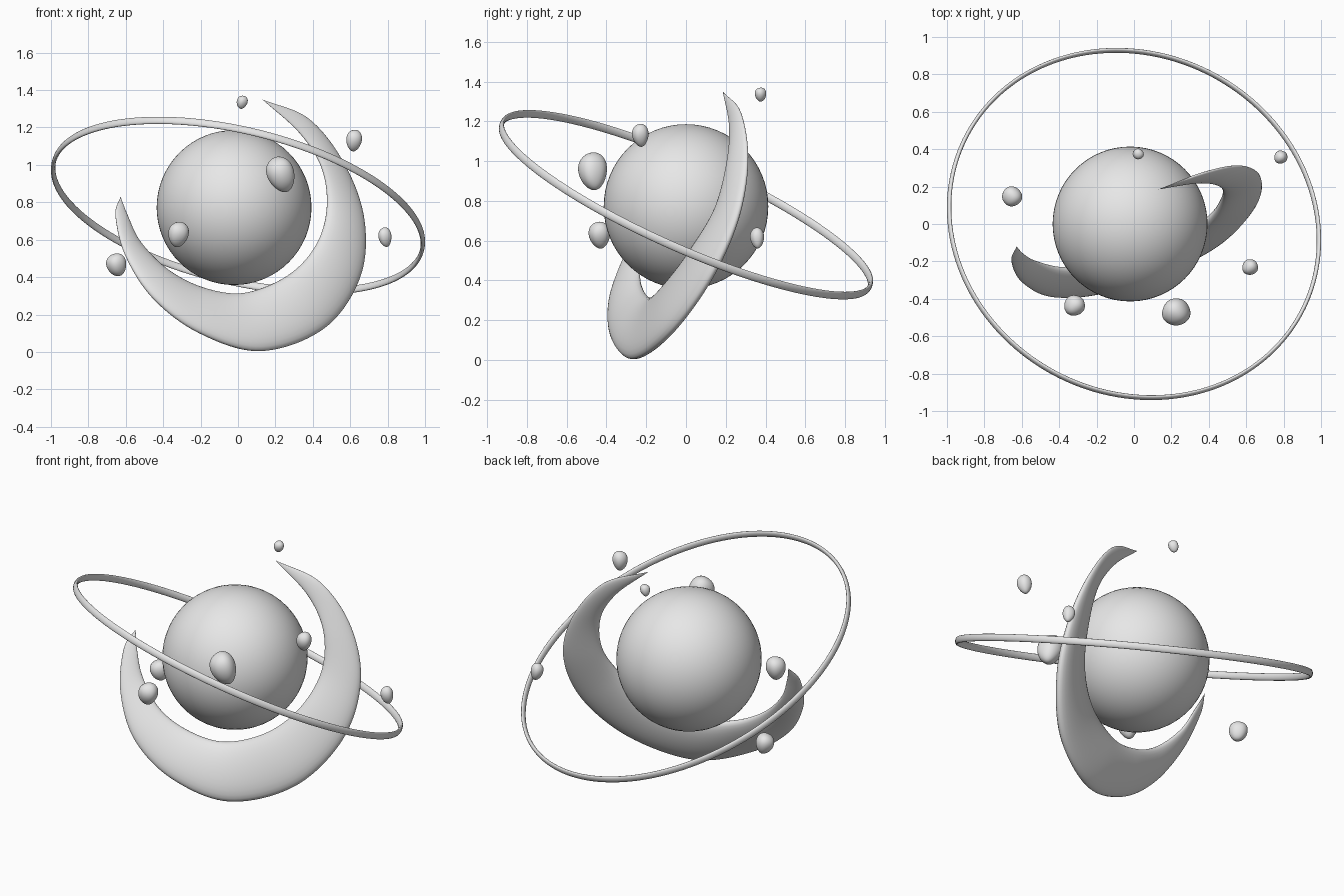
import bpy, bmesh, math, random
from mathutils import Vector, Euler

default = bpy.data.objects.get("Cube")
if default:
    bpy.data.objects.remove(default, do_unlink=True)

random.seed(4)

# One pale grey material for every part
grey = bpy.data.materials.new("pale_grey")
grey.use_nodes = True
grey.diffuse_color = (0.8, 0.8, 0.8, 1)
grey.node_tree.nodes["Principled BSDF"].inputs["Base Color"].default_value = (0.8, 0.8, 0.8, 1)


def finish(name, bm):
    """Turn a bmesh into a smooth shaded grey object."""
    bmesh.ops.recalc_face_normals(bm, faces=bm.faces[:])
    for face in bm.faces:
        face.smooth = True
    mesh = bpy.data.meshes.new(name)
    bm.to_mesh(mesh)
    bm.free()
    mesh.materials.append(grey)
    obj = bpy.data.objects.new(name, mesh)
    bpy.context.collection.objects.link(obj)
    return obj


def bridge(bm, loop_a, loop_b):
    """Join two vertex loops of equal length with quads."""
    count = len(loop_a)
    for i in range(count):
        j = (i + 1) % count
        bm.faces.new((loop_a[i], loop_a[j], loop_b[j], loop_b[i]))


def spline(points, t):
    """Smooth curve through the points, with t running from 0 to 1."""
    last = len(points) - 1
    i = min(int(t * last), last - 1)
    u = t * last - i
    b, c = points[i], points[i + 1]
    a = points[i - 1] if i > 0 else b * 2 - c
    d = points[i + 2] if i + 2 <= last else c * 2 - b
    return (b * 2 + (c - a) * u + (a * 2 - b * 5 + c * 4 - d) * u**2
            + (b * 3 - a - c * 3 + d) * u**3) / 2


# Planet
bm = bmesh.new()
bmesh.ops.create_uvsphere(bm, u_segments=64, v_segments=32, radius=0.414)
planet = finish("planet", bm)
planet.location = (-0.021, 0, 0.772)

# Tilted orbit ring: a thin band with an oval section
ring_radius, half_depth, half_height = 1.012, 0.011, 0.021
bm = bmesh.new()
loops = []
for i in range(160):
    turn = math.tau * i / 160
    loop = []
    for j in range(16):
        a = math.tau * j / 16
        r = ring_radius + half_depth * math.cos(a)
        loop.append(bm.verts.new((r * math.cos(turn), r * math.sin(turn),
                                  half_height * math.sin(a))))
    loops.append(loop)
for i, loop in enumerate(loops):
    bridge(bm, loops[i - 1], loop)
ring = finish("orbit_ring", bm)
ring.location = (0, 0, 0.781)
ring.rotation_euler = Vector((0.2135, 0.398, 0.892)).to_track_quat('Z', 'Y').to_euler()

# Crescent: oval sections lofted between an outer and an inner edge
upper_tip, lower_tip = (0.13, 0.185, 1.35), (-0.628, -0.12, 0.83)
outer_edge = [Vector(p) for p in (
    upper_tip, (0.38, 0.275, 1.245), (0.57, 0.31, 1.0), (0.675, 0.255, 0.7),
    (0.65, 0.11, 0.39), (0.46, -0.09, 0.125), (0.126, -0.265, 0.005),
    (-0.2, -0.37, 0.1), (-0.45, -0.385, 0.285), (-0.6, -0.31, 0.515),
    (-0.655, -0.2, 0.73), lower_tip)]
inner_edge = [Vector(p) for p in (
    upper_tip, (0.33, 0.22, 1.17), (0.45, 0.205, 0.98), (0.475, 0.15, 0.76),
    (0.41, 0.035, 0.56), (0.26, -0.075, 0.405), (0.03, -0.16, 0.315),
    (-0.18, -0.21, 0.34), (-0.37, -0.235, 0.435), (-0.52, -0.2, 0.585),
    (-0.59, -0.16, 0.73), lower_tip)]
bm = bmesh.new()
loops = []
steps, sides = 110, 28
for i in range(1, steps):
    t = i / steps
    out, inn = spline(outer_edge, t), spline(inner_edge, t)
    middle, half = (out + inn) / 2, (out - inn) / 2
    ahead = spline(outer_edge, t + 0.005) + spline(inner_edge, t + 0.005)
    behind = spline(outer_edge, t - 0.005) + spline(inner_edge, t - 0.005)
    normal = half.cross(ahead - behind).normalized() * half.length * 0.32
    loops.append([bm.verts.new(middle + half * math.cos(a) + normal * math.sin(a))
                  for a in (math.tau * j / sides for j in range(sides))])
for loop_a, loop_b in zip(loops, loops[1:]):
    bridge(bm, loop_a, loop_b)
for loop, tip in ((loops[0], upper_tip), (loops[-1], lower_tip)):
    point = bm.verts.new(tip)
    for j in range(sides):
        bm.faces.new((loop[j - 1], loop[j], point))
finish("crescent", bm)


# Floating rocks: egg shapes, narrower underneath, slightly lumpy
def rock(name, place, width, height, lean):
    bm = bmesh.new()
    bmesh.ops.create_icosphere(bm, subdivisions=4, radius=1)
    phase = random.uniform(0, math.tau)
    for v in bm.verts:
        x, y, z = v.co
        taper = 1 + 0.16 * z
        lump = 1 + 0.04 * math.sin(3 * x + phase) * math.cos(3 * y - phase)
        v.co = Vector((x * taper * width, y * taper * width, z * height)) * lump
    obj = finish(name, bm)
    obj.location = place
    obj.rotation_euler = Euler((0.05, lean, 0))


rock("large_front_rock", (0.23, -0.47, 0.948), 0.072, 0.097, -0.35)
rock("left_front_rock", (-0.32, -0.435, 0.628), 0.055, 0.067, 0.2)
rock("left_rear_rock", (-0.65, 0.148, 0.465), 0.052, 0.062, -0.2)
rock("right_upper_rock", (0.62, -0.23, 1.13), 0.042, 0.057, 0.12)
rock("right_rear_rock", (0.786, 0.358, 0.613), 0.035, 0.052, -0.15)
rock("small_top_rock", (0.021, 0.375, 1.335), 0.028, 0.036, 0.3)
